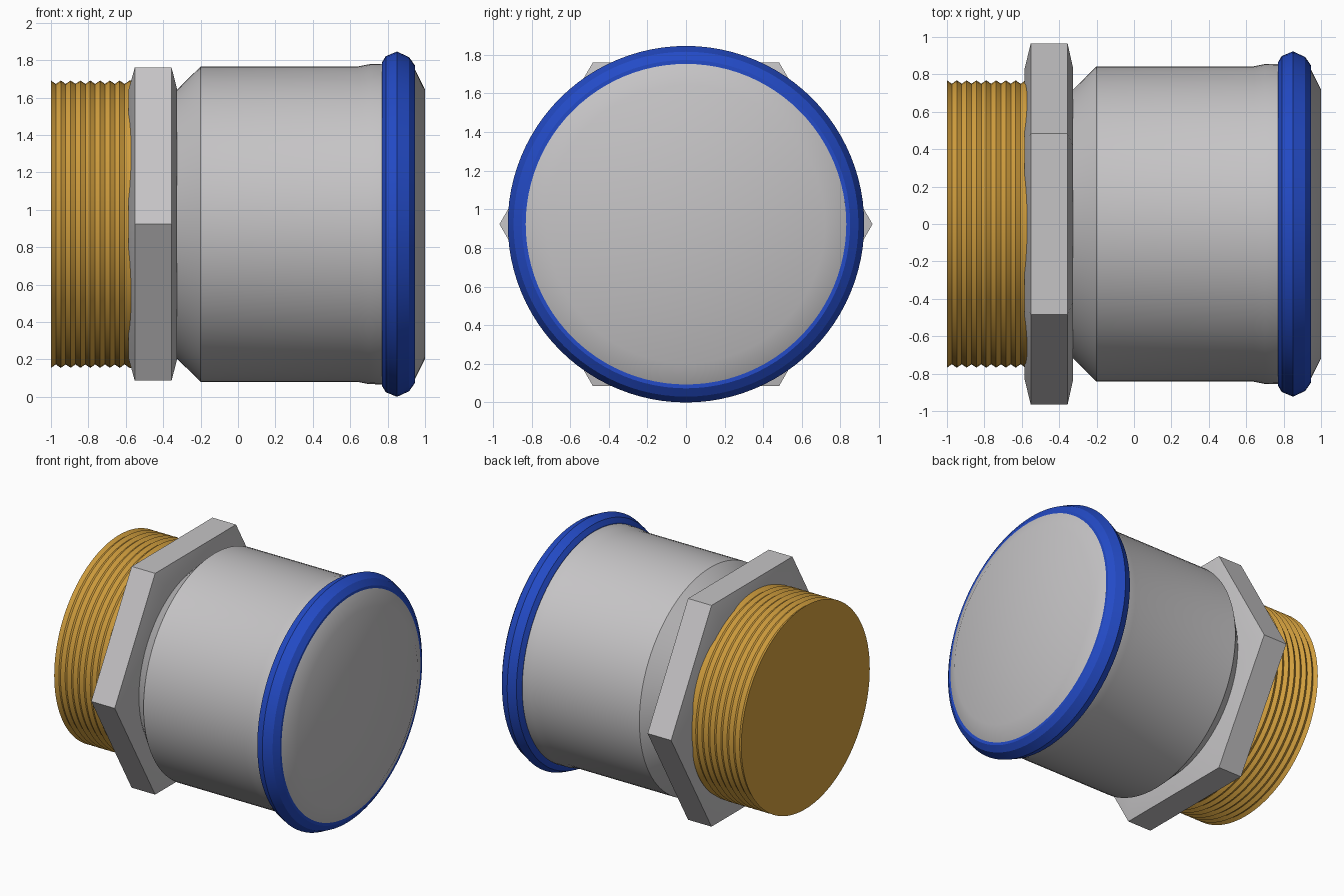
import bpy
import bmesh
import math

if "Cube" in bpy.data.objects:
    bpy.data.objects.remove(bpy.data.objects["Cube"], do_unlink=True)

AXIS_Z = 0.923


def material(name, colour):
    mat = bpy.data.materials.new(name)
    mat.use_nodes = True
    rgba = (*colour, 1)
    mat.diffuse_color = rgba
    mat.node_tree.nodes["Principled BSDF"].inputs["Base Color"].default_value = rgba
    return mat


def lathe(name, profile, mat, sides=96, closed=False):
    """Revolve (x, radius) points about the lengthwise axis."""
    bm = bmesh.new()
    rings = []
    for x, r in profile:
        if r == 0:
            rings.append([bm.verts.new((x, 0, AXIS_Z))] * sides)
            continue
        angles = [math.tau * i / sides for i in range(sides)]
        rings.append([bm.verts.new((x, r * math.cos(a), AXIS_Z + r * math.sin(a)))
                      for a in angles])
    pairs = list(zip(rings, rings[1:]))
    if closed:
        pairs.append((rings[-1], rings[0]))
    for a, b in pairs:
        for i in range(sides):
            j = (i + 1) % sides
            corners = list(dict.fromkeys((a[i], a[j], b[j], b[i])))
            bm.faces.new(corners)
    bmesh.ops.recalc_face_normals(bm, faces=bm.faces)
    mesh = bpy.data.meshes.new(name)
    bm.to_mesh(mesh)
    bm.free()
    mesh.materials.append(mat)
    obj = bpy.data.objects.new(name, mesh)
    bpy.context.collection.objects.link(obj)
    bpy.ops.object.select_all(action="DESELECT")
    obj.select_set(True)
    bpy.context.view_layer.objects.active = obj
    bpy.ops.object.shade_smooth_by_angle(angle=math.radians(30))
    return obj


steel = material("grey steel", (0.56, 0.55, 0.56))
brass = material("golden brass", (0.67, 0.36, 0.05))
blue = material("blue seal", (0.017, 0.07, 0.57))

# Threaded end: ridges at an even pitch, closed at the outer end
ridges = 8
pitch = 0.42 / ridges
thread = [(-1, 0)]
for i in range(ridges):
    x = -1 + i * pitch
    thread += [(x, 0.768), (x + pitch / 2, 0.75)]
thread += [(-0.58, 0.768), (-0.56, 0.768), (-0.56, 0)]
lathe("threaded_end", thread, brass)

# Hexagonal nut with shallow tapered ends
lathe("hex_nut", [(-0.585, 0), (-0.585, 0.83), (-0.552, 0.966),
                  (-0.355, 0.966), (-0.325, 0.83), (-0.325, 0)], steel, sides=6)

# Sleeve with a chamfered shoulder, a slight flare and a tapered closed end
lathe("sleeve", [(-0.34, 0), (-0.34, 0.72), (-0.325, 0.72), (-0.2, 0.843),
                 (0.64, 0.843), (0.7, 0.855), (0.78, 0.857), (0.88, 0.857),
                 (0.945, 0.83), (1, 0.72), (1, 0)], steel)

# Rounded seal ring around the mouth
lathe("seal_ring", [(0.77, 0.82), (0.77, 0.865), (0.79, 0.898), (0.85, 0.923),
                    (0.915, 0.893), (0.945, 0.85), (0.945, 0.828)], blue, closed=True)
